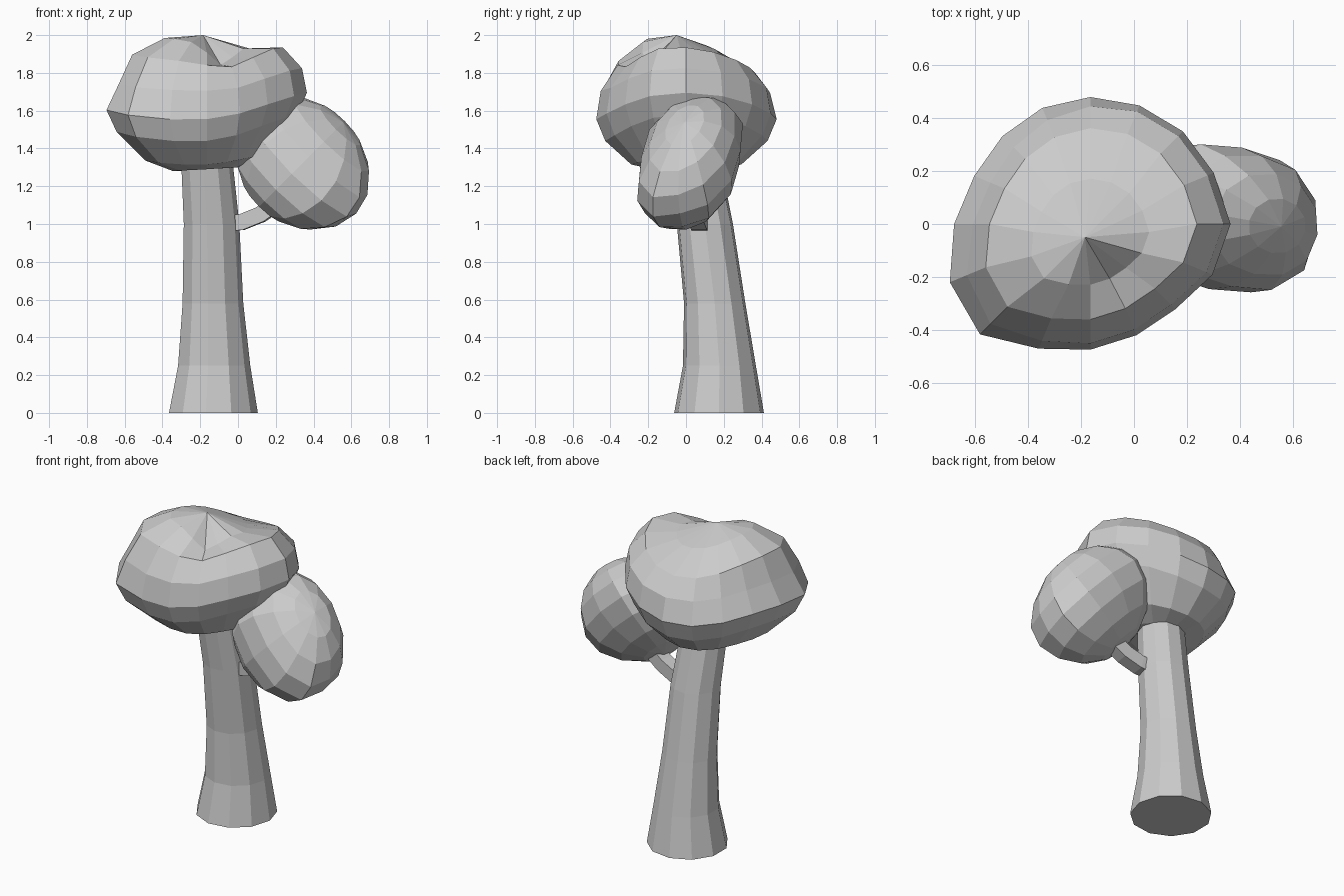
import bpy, bmesh
from math import sin, cos, pi, radians, exp
from mathutils import Vector, Matrix

if "Cube" in bpy.data.objects:
    bpy.data.objects.remove(bpy.data.objects["Cube"])


def loft(name, rings, start=None, end=None):
    """Skin closed rings of points (bottom to top); ends are a fan to a point or a flat cap."""
    bm = bmesh.new()
    loops = [[bm.verts.new(p) for p in r] for r in rings]
    n = len(loops[0])
    for a, b in zip(loops, loops[1:]):
        for i in range(n):
            j = (i + 1) % n
            bm.faces.new((a[i], a[j], b[j], b[i]))
    for loop, tip in ((loops[0], start), (loops[-1], end)):
        if tip is None:
            bm.faces.new(loop)
        else:
            v = bm.verts.new(tip)
            for i in range(n):
                bm.faces.new((loop[i], loop[(i + 1) % n], v))
    bmesh.ops.recalc_face_normals(bm, faces=bm.faces)
    me = bpy.data.meshes.new(name)
    bm.to_mesh(me)
    bm.free()
    ob = bpy.data.objects.new(name, me)
    bpy.context.collection.objects.link(ob)
    return ob


# Trunk: leaning, flared at the foot (centre x, centre y, z, radius)
trunk = [(-.135, .175, 0, .24), (-.13, .177, .25, .195), (-.136, .152, .58, .164),
         (-.143, .1, 1.0, .15), (-.165, .05, 1.3, .14), (-.17, .035, 1.45, .135)]
loft("trunk", [[(x + r * cos(2 * pi * i / 11), y + r * sin(2 * pi * i / 11), z)
                for i in range(11)] for x, y, z, r in trunk])

# Branch: short bent four-sided stub
path = [Vector(p) for p in ((-.08, .08, 1.0), (.02, .07, 1.01), (.12, .055, 1.05), (.22, .04, 1.12))]
sections = []
for i, p in enumerate(path):
    d = (path[min(i + 1, 3)] - path[max(i - 1, 0)]).normalized()
    side = d.cross(Vector((0, 0, 1))).normalized()
    up = side.cross(d)
    sections.append([p + .042 * (a * side + b * up) for a, b in ((-1, -1), (1, -1), (1, 1), (-1, 1))])
loft("branch", sections)

# Main crown: uneven outline, scaled ring by ring
outline = [.53, .505, .495, .485, .48, .475, .47, .475, .515, .575, .59, .51, .475, .455, .455, .50]
# scale, z, tilts by cos 2a / cos a / sin a, inset on back and left, dent depth
levels = [(.34, 1.29, 0, .01, 0, 0, 0), (.61, 1.335, .02, .015, 0, 0, 0),
          (.9, 1.49, .05, .04, 0, 0, 0), (1, 1.605, .05, .04, 0, 0, 0),
          (.95, 1.745, .04, .04, -.01, .09, .02), (.76, 1.875, .04, .02, -.03, .02, .05),
          (.42, 1.945, .01, -.025, -.025, 0, .11)]
rings = []
for s, z, c2, c1, s1, inset, dent in levels:
    ring = []
    for i, r in enumerate(outline):
        a = 2 * pi * i / len(outline)
        rr = r * (s - inset * max(0, cos(a - radians(165))))
        off = (a - radians(294)) / radians(28)
        h = z + c2 * cos(2 * a) + c1 * cos(a) + s1 * sin(a) - dent * exp(-off * off)
        ring.append((-.165 + rr * cos(a), rr * sin(a) - (.03 if s < .5 and z > 1.9 else 0), h))
    rings.append(ring)
loft("main_crown", rings, start=(-.165, 0, 1.29), end=(-.185, -.05, 2.0))

# Side crown: squashed boxy low-poly ball, pole tipped up and right, leaning back with height
bm = bmesh.new()
bmesh.ops.create_uvsphere(bm, u_segments=12, v_segments=8, radius=1)
tilt = Matrix.Rotation(radians(16), 3, 'X')
turn = Matrix.Rotation(radians(45), 3, 'Y')
for v in bm.verts:
    p = tilt @ v.co
    box = 1 + .12 * (2 * p.x * p.y) ** 2
    p = turn @ Vector((p.x * .39 * box, p.y * .265 * box, p.z * (.305 if p.z > 0 else .34)))
    v.co = p + Vector((.35, .022 + .2 * p.z, 1.331))
me = bpy.data.meshes.new("side_crown")
bm.to_mesh(me)
bm.free()
bpy.context.collection.objects.link(bpy.data.objects.new("side_crown", me))
